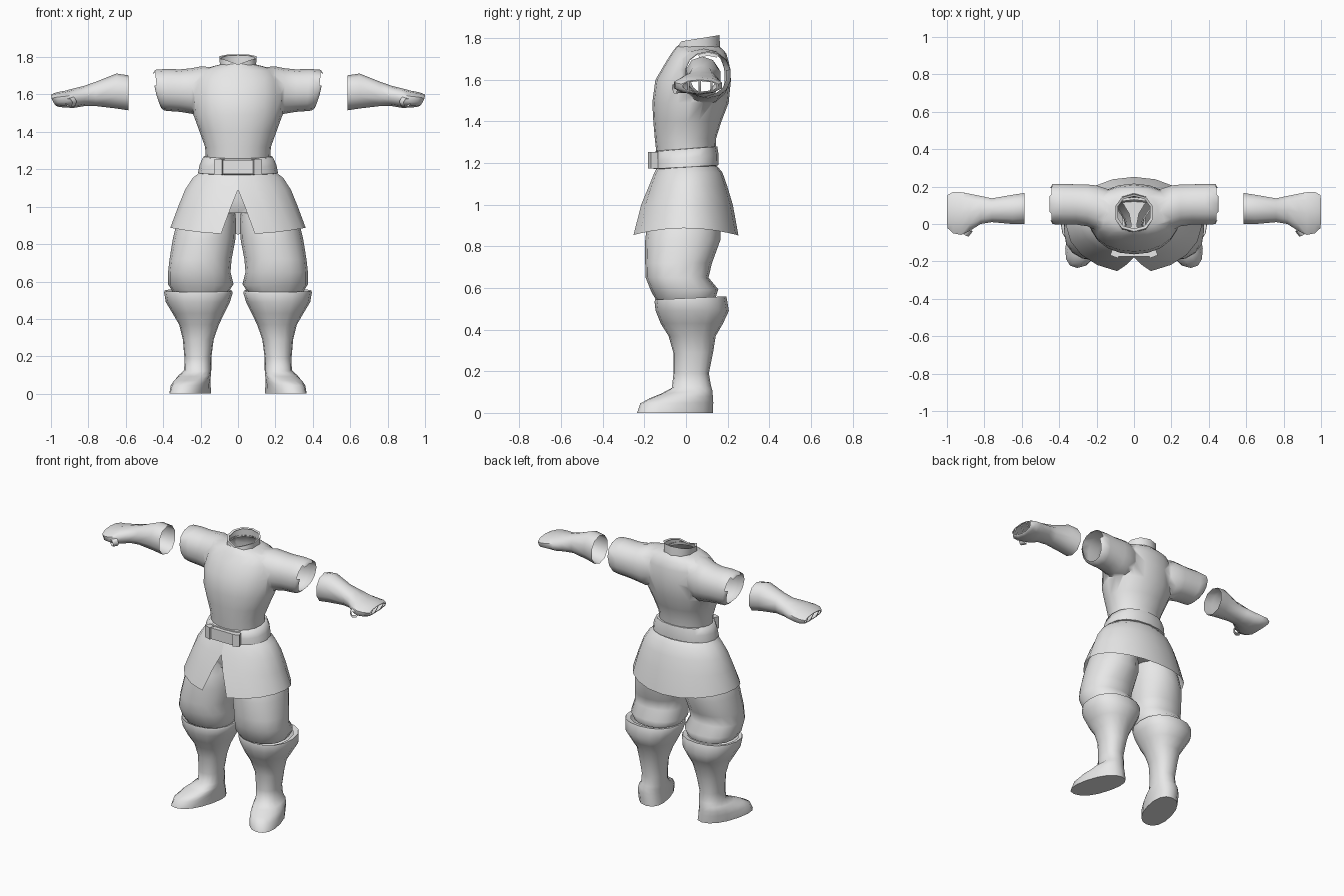
import bpy, bmesh, math
from mathutils import Vector, Matrix

if "Cube" in bpy.data.objects:
    bpy.data.objects.remove(bpy.data.objects["Cube"])

grey = bpy.data.materials.new("plain_grey")
grey.diffuse_color = (0.8, 0.8, 0.8, 1)
grey.use_nodes = True
grey.node_tree.nodes["Principled BSDF"].inputs["Base Color"].default_value = grey.diffuse_color


def power(v, p):
    return math.copysign(abs(v) ** p, v)


def ring_z(x0, x1, y0, y1, zf, zb=None, n=16, skew=0, p=0.88, s=1):
    """Level ring; zf / zb are its heights at front and back."""
    zb = zf if zb is None else zb
    cx, cy, rx, ry = (x0 + x1) / 2, (y0 + y1) / 2, (x1 - x0) / 2, (y1 - y0) / 2
    pts = []
    for i in range(n):
        a = 2 * math.pi * i / n + math.pi / 2
        c, d = power(math.cos(a), p), power(math.sin(a), p)
        pts.append(Vector((s * (cx + rx * c - skew * ry * d), cy + ry * d,
                           zf + (zb - zf) * (d + 1) / 2)))
    return pts


def ring_x(xt, xb, y0, y1, z0, z1, n=14, p=0.92, s=1):
    """Upright ring across an arm; xt / xb are its x at top and bottom."""
    pts = []
    for i in range(n):
        a = 2 * math.pi * (i + 0.5) / n
        c, d = power(math.cos(a) / math.cos(math.pi / n), p), power(math.sin(a), p)
        t = 1 - ((1 - d) / 2) ** 2
        pts.append(Vector((s * (xb + (xt - xb) * t),
                           (y0 + y1) / 2 + (y1 - y0) / 2 * c,
                           (z0 + z1) / 2 + (z1 - z0) / 2 * d)))
    return pts


def finish(bm, name):
    bmesh.ops.recalc_face_normals(bm, faces=bm.faces)
    me = bpy.data.meshes.new(name)
    bm.to_mesh(me)
    bm.free()
    me.materials.append(grey)
    ob = bpy.data.objects.new(name, me)
    bpy.context.collection.objects.link(ob)
    return ob


def loft(name, rings, start=False, end=False, closed=True, fingers=False):
    bm = bmesh.new()
    rows = [[bm.verts.new(v) for v in r] for r in rings]
    n = len(rows[0])
    for a, b in zip(rows, rows[1:]):
        for i in range(n if closed else n - 1):
            j = (i + 1) % n
            bm.faces.new((a[i], a[j], b[j], b[i]))
    if start:
        bm.faces.new(rows[0])
    if end:
        bm.faces.new(rows[-1])
    if fingers:  # four finger holes in the end of a glove
        e = rows[-1]
        holes = [bm.faces.new((e[k], e[k + 1], e[n - 2 - k], e[n - 1 - k]))
                 for k in range(n // 2 - 1)]
        bmesh.ops.recalc_face_normals(bm, faces=bm.faces)
        bmesh.ops.inset_individual(bm, faces=holes, thickness=0.009)
        bmesh.ops.delete(bm, geom=holes, context='FACES')
    return finish(bm, name)


def box(name, centre, size, turn=0):
    bm = bmesh.new()
    m = Matrix.Translation(centre) @ Matrix.Rotation(turn, 4, 'Z') @ Matrix.Diagonal((*size, 1))
    bmesh.ops.create_cube(bm, size=1, matrix=m)
    return finish(bm, name)


def merge_open(base, limbs, is_cap):
    """Union closed limbs into a closed base, then remove its end caps."""
    bpy.context.view_layer.objects.active = base
    for limb in limbs:
        mod = base.modifiers.new("join", 'BOOLEAN')
        mod.operation, mod.solver, mod.object = 'UNION', 'EXACT', limb
        bpy.ops.object.modifier_apply(modifier=mod.name)
        bpy.data.objects.remove(limb)
    bm = bmesh.new()
    bm.from_mesh(base.data)
    bm.normal_update()
    caps = [f for f in bm.faces if is_cap(f.calc_center_median(), f.normal)]
    bmesh.ops.delete(bm, geom=caps, context='FACES')
    bmesh.ops.remove_doubles(bm, verts=bm.verts, dist=.006)
    bm.to_mesh(base.data)
    bm.free()


# Tunic body: half width, front y, back y, height
body = [(.17, -.14, .14, 1.23), (.176, -.15, .145, 1.32), (.205, -.157, .17, 1.4),
        (.238, -.162, .205, 1.49), (.245, -.147, .216, 1.6), (.235, -.10, .207, 1.68),
        (.205, -.07, .193, 1.728), (.13, -.052, .17, 1.752), (.09, -.043, .158, 1.762)]
tunic = loft("tunic", [ring_z(-w, w, f, b, z, n=20, p=.96) for w, f, b, z in body], True, True)

# Sleeves flaring into the chest, with a lip turned in at the opening
sleeve = [(.07, .07, -.07, .16, 1.53, 1.72), (.15, .15, -.065, .19, 1.485, 1.748),
          (.2, .2, -.035, .206, 1.482, 1.75), (.25, .25, -.012, .211, 1.497, 1.74),
          (.31, .31, -.003, .212, 1.507, 1.734), (.38, .365, -.003, .214, 1.511, 1.737),
          (.442, .395, -.001, .214, 1.514, 1.732), (.453, .412, .02, .193, 1.53, 1.716)]
merge_open(tunic, [loft("sleeve", [ring_x(*r, s=s) for r in sleeve], True, True) for s in (-1, 1)],
           lambda c, n: (abs(c.x) > .41 and abs(n.x) > .85)
           or (c.z > 1.76 and n.z > .999) or (c.z < 1.24 and n.z < -.9))

# Standing collar with a notch at the front
collar = [ring_z(-.099, .099, -.05, .165, 1.738, 1.75, n=10),
          ring_z(-.104, .104, -.04, .16, 1.782, 1.815, n=10),
          ring_z(-.09, .09, -.025, .148, 1.778, 1.81, n=10)]
for r in collar[1:]:
    r[5].z = 1.76
loft("collar", collar)

# Belt with buckle and loops
loft("belt", [ring_z(-.19, .19, -.14, .14, 1.17, 1.185),
              ring_z(-.214, .214, -.155, .155, 1.172, 1.19),
              ring_z(-.205, .205, -.155, .157, 1.21, 1.24),
              ring_z(-.185, .185, -.15, .15, 1.255, 1.28),
              ring_z(-.165, .165, -.135, .13, 1.26, 1.28)])
box("buckle", (0, -.16, 1.213), (.16, .028, .075))
for s in (-1, 1):
    box("belt_loop", (s * .1, -.158, 1.213), (.045, .036, .08), s * .35)

# Skirt with a slit at the front: height, half width, front y, back y
skirt = []
for z, w, f, b in [(1.185, .205, -.135, .15), (1.155, .245, -.152, .175),
                   (1.09, .288, -.178, .198), (1.0, .322, -.217, .225), (.87, .362, -.26, .252)]:
    a0 = math.asin(.09 * max(0, 1.09 - z) / .22 / w)
    row = []
    for i in range(19):
        a = -math.pi / 2 + a0 + (2 * math.pi - 2 * a0) * i / 18
        drop = .035 * (math.cos(a) ** 2 - .5) if z < .9 else 0
        row.append(Vector((w * math.cos(a), (f + b) / 2 + (b - f) / 2 * math.sin(a), z + drop)))
    skirt.append(row)
loft("skirt", skirt, closed=False)

# Trousers: hips under the skirt joined to two legs
hips = [ring_z(-.23, .23, -.11, .12, .965), ring_z(-.27, .27, -.14, .15, 1.03),
        ring_z(-.22, .22, -.125, .135, 1.14)]
trouser = [(.05, .35, -.145, .14, .545), (.024, .374, -.165, .155, .578, .594),
           (.04, .374, -.194, .108, .65), (.034, .366, -.196, .125, .72),
           (.013, .348, -.196, .165, .83, None, 16, 0, .95),
           (.01, .326, -.185, .165, .92, None, 16, 0, 1.05),
           (.02, .27, -.14, .145, 1.01, None, 16, 0, 1)]
trousers = loft("trousers", hips, True, True)
merge_open(trousers, [loft("leg", [ring_z(*r, s=s) for r in trouser], True, True) for s in (-1, 1)],
           lambda c, n: (c.z > 1.13 and n.z > .99) or (c.z < .56 and n.z < -.99))

boot = [(.06, .365, -.13, .16, .535, .553), (.033, .393, -.149, .193, .544, .56),
        (.028, .395, -.151, .196, .532, .55), (.043, .386, -.146, .206, .49),
        (.073, .35, -.122, .178, .43), (.102, .315, -.084, .143, .37),
        (.13, .295, -.061, .13, .29), (.143, .286, -.06, .11, .19),
        (.143, .288, -.068, .12, .12, .13)]
foot = [(.144, .315, -.12, .126, .092, .11, 16, .06), (.149, .337, -.175, .129, .07, .08, 16, .14),
        (.156, .35, -.22, .131, .045, .05, 16, .21), (.157, .354, -.235, .13, 0, 0, 16, .26)]
glove = [(.585, .585, 0, .166, 1.515, 1.702), (.65, .65, 0, .156, 1.525, 1.712),
         (.76, .76, .010, .137, 1.538, 1.668), (.82, .82, 0, .15, 1.538, 1.647),
         (.88, .88, -.038, .162, 1.528, 1.632), (.925, .92, -.058, .17, 1.53, 1.62),
         (.968, .955, -.05, .172, 1.533, 1.612), (1.0, .972, -.022, .155, 1.538, 1.6)]
for s in (-1, 1):
    loft("boot", [ring_z(*r, s=s) for r in boot + foot], end=True)
    loft("glove", [ring_x(*r, n=10, s=s) for r in glove], fingers=True)
    # Short open thumb stub
    thumb = []
    for c, r in (((.888, -.025, 1.562), .03), ((.905, -.055, 1.556), .024)):
        axis = Vector((.5, -.85, -.15)).to_track_quat('Z', 'Y')
        pts = [Vector(c) + axis @ Vector((r * math.cos(k * math.pi / 3),
                                          r * math.sin(k * math.pi / 3), 0)) for k in range(6)]
        thumb.append([Vector((s * v.x, v.y, v.z)) for v in pts])
    loft("thumb_stub", thumb)

# Smooth shading with crisp edges
for ob in bpy.context.scene.objects:
    ob.select_set(True)
bpy.ops.object.shade_smooth_by_angle(angle=math.radians(60))
